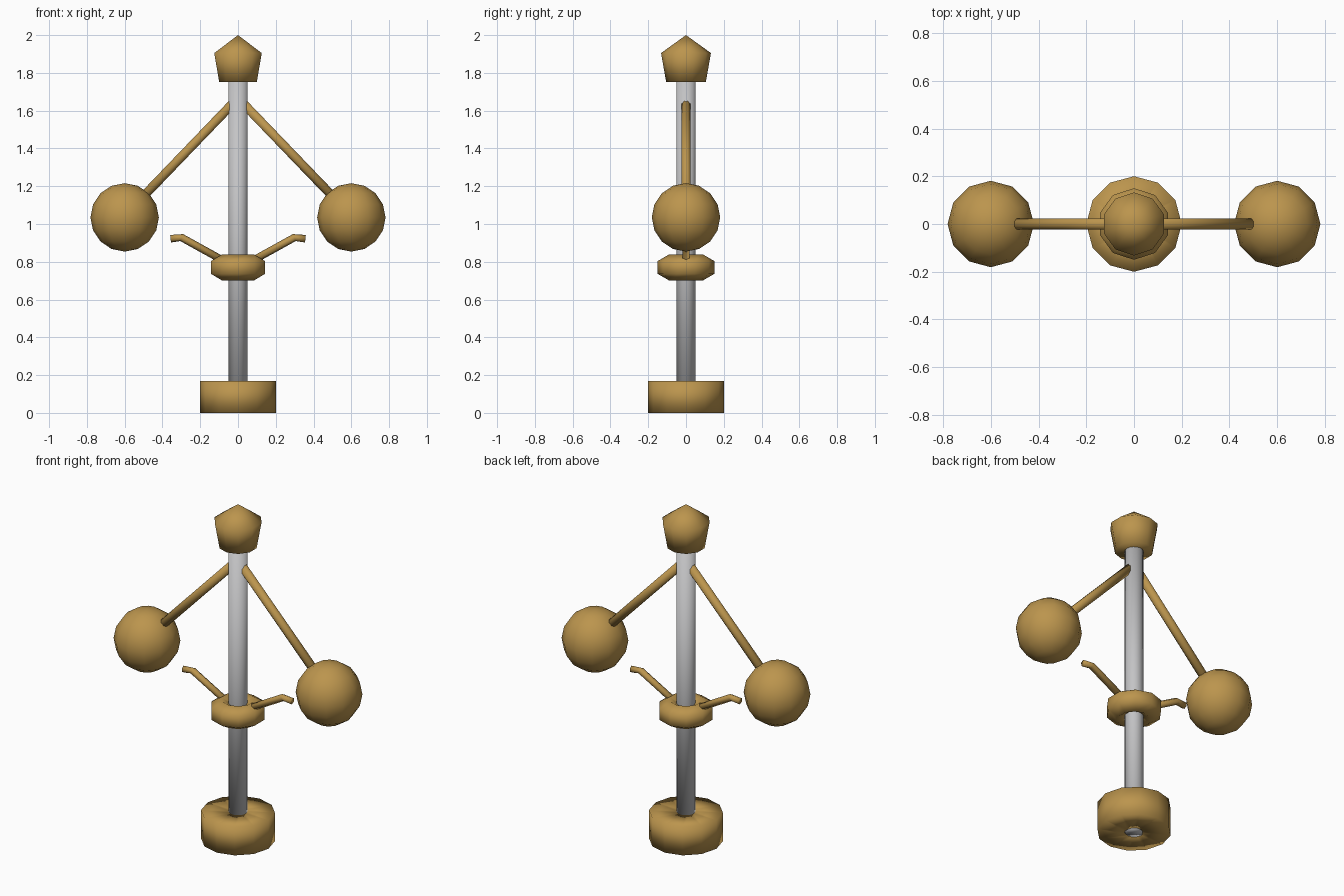
import bpy, bmesh, math
from mathutils import Vector

if "Cube" in bpy.data.objects:
    bpy.data.objects.remove(bpy.data.objects["Cube"])


def material(name, rgb):
    m = bpy.data.materials.new(name)
    m.diffuse_color = (*rgb, 1)
    m.use_nodes = True
    m.node_tree.nodes["Principled BSDF"].inputs["Base Color"].default_value = m.diffuse_color
    return m


brass = material("brass", (0.50, 0.30, 0.075))
steel = material("steel", (0.55, 0.55, 0.56))


def finish(name, bm, mat):
    bmesh.ops.recalc_face_normals(bm, faces=bm.faces[:])
    for f in bm.faces:
        f.smooth = True
    me = bpy.data.meshes.new(name)
    bm.to_mesh(me)
    bm.free()
    me.materials.append(mat)
    ob = bpy.data.objects.new(name, me)
    bpy.context.collection.objects.link(ob)
    return ob


def lathe(name, profile, sides, mat, phase=0.0, closed=False):
    """Revolve (radius, z) points; radius 0 makes a tip, open ends are capped."""
    bm = bmesh.new()
    rings = []
    for r, z in profile:
        if r == 0:
            rings.append([bm.verts.new((0, 0, z))] * sides)
        else:
            angles = [phase + math.tau * i / sides for i in range(sides)]
            rings.append([bm.verts.new((r * math.cos(a), r * math.sin(a), z)) for a in angles])
    pairs = list(zip(rings, rings[1:]))
    if closed:
        pairs.append((rings[-1], rings[0]))
    for lo, hi in pairs:
        for i in range(sides):
            j = (i + 1) % sides
            bm.faces.new(list(dict.fromkeys((lo[i], lo[j], hi[j], hi[i]))))
    if not closed:
        for ring in (rings[0], rings[-1]):
            if ring[0] != ring[1]:
                bm.faces.new(ring)
    return finish(name, bm, mat)


def rod(name, points, radius, sides, mat):
    """Sweep a polygon along a path lying in the xz plane."""
    bm = bmesh.new()
    pts = [Vector((x, 0, z)) for x, z in points]
    side = Vector((0, 1, 0))
    rings = []
    for i, p in enumerate(pts):
        d = (pts[min(i + 1, len(pts) - 1)] - pts[max(i - 1, 0)]).normalized()
        up = d.cross(side)
        angles = [math.tau * (k + 0.5) / sides for k in range(sides)]
        rings.append([bm.verts.new(p + radius * (math.cos(a) * side + math.sin(a) * up))
                      for a in angles])
    for lo, hi in zip(rings, rings[1:]):
        for i in range(sides):
            j = (i + 1) % sides
            bm.faces.new((lo[i], lo[j], hi[j], hi[i]))
    bm.faces.new(rings[0])
    bm.faces.new(rings[-1])
    return finish(name, bm, mat)


# central shaft, visible through the underside of the base
lathe("shaft", [(0.051, 0), (0.051, 1.78)], 16, steel)

# base drum
lathe("base", [(0.048, 0), (0.2, 0), (0.2, 0.17), (0.048, 0.17)], 12, brass, closed=True)

# pointed finial
lathe("finial", [(0.105, 1.752), (0.132, 1.905), (0, 2.0)], 10, brass, math.pi / 2)

# sliding collar: ring with a six-sided section
section = [(0.091 + 0.068 * math.cos(a), 0.77 + 0.068 * math.sin(a))
           for a in (math.radians(30 + 60 * k) for k in range(6))]
lathe("collar", section, 10, brass, math.pi / 2, closed=True)

# mirrored arms, weights and levers
for label, s in (("left", -1), ("right", 1)):
    rod(label + "_arm", [(0, 1.667), (s * 0.56, 1.085)], 0.026, 8, brass)
    rod(label + "_lever", [(s * 0.07, 0.802), (s * 0.298, 0.928), (s * 0.357, 0.922)],
        0.02, 6, brass)
    bm = bmesh.new()
    bmesh.ops.create_uvsphere(bm, u_segments=12, v_segments=8, radius=0.181)
    ball = finish(label + "_weight", bm, brass)
    ball.location = (s * 0.6, 0, 1.035)
